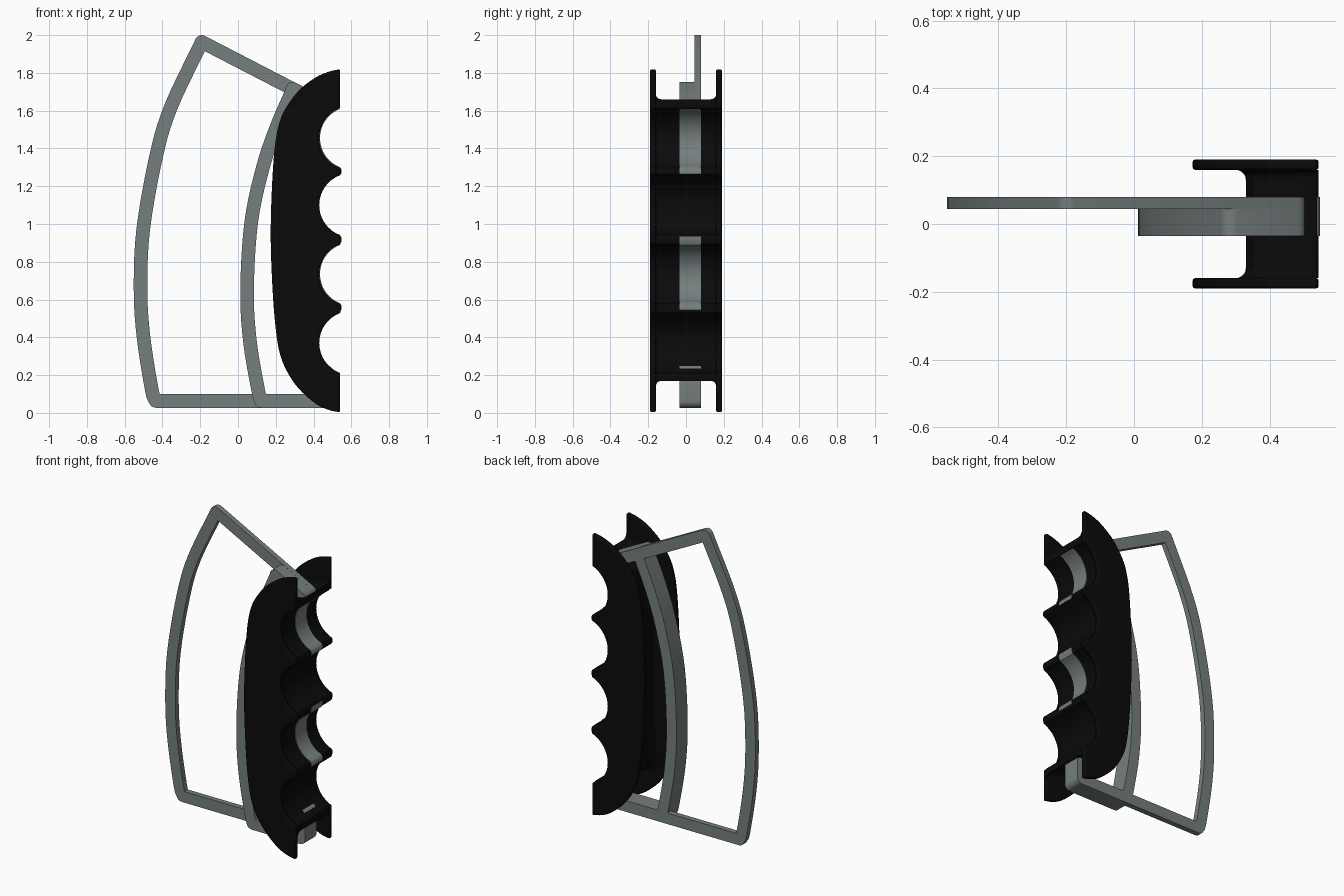
import bpy, bmesh, math
from mathutils import Vector

if "Cube" in bpy.data.objects:
    bpy.data.objects.remove(bpy.data.objects["Cube"])


def material(name, rgb):
    m = bpy.data.materials.new(name)
    m.diffuse_color = (*rgb, 1)
    m.use_nodes = True
    m.node_tree.nodes["Principled BSDF"].inputs["Base Color"].default_value = m.diffuse_color
    return m


BLACK = material("black_rubber", (0.003, 0.003, 0.003))
GREY = material("grey_metal", (0.18, 0.21, 0.21))


def loft(name, sections, mat, bevel=0):
    """Join matching (y, outline in xz) sections into a closed solid."""
    bm = bmesh.new()
    rings = [[bm.verts.new((x, y, z)) for x, z in pts] for y, pts in sections]
    n = len(rings[0])
    for a, b in zip(rings, rings[1:]):
        for i in range(n):
            j = (i + 1) % n
            bm.faces.new((a[i], a[j], b[j], b[i]))
    bm.faces.new(rings[0])
    bm.faces.new(rings[-1])
    bmesh.ops.recalc_face_normals(bm, faces=bm.faces)
    me = bpy.data.meshes.new(name)
    bm.to_mesh(me)
    bm.free()
    ob = bpy.data.objects.new(name, me)
    bpy.context.collection.objects.link(ob)
    me.materials.append(mat)
    if bevel:
        mod = ob.modifiers.new("soft_edge", "BEVEL")
        mod.width, mod.segments = bevel, 2
        mod.limit_method, mod.angle_limit = "ANGLE", math.radians(50)
    bpy.ops.object.select_all(action="DESELECT")
    ob.select_set(True)
    bpy.context.view_layer.objects.active = ob
    bpy.ops.object.shade_smooth_by_angle(angle=math.radians(35))
    return ob


def smooth(pts, steps=5):
    """Catmull-Rom curve through the points."""
    p = [Vector(q) for q in pts]
    p = [2 * p[0] - p[1]] + p + [2 * p[-1] - p[-2]]
    out = []
    for a, b, c, d in zip(p, p[1:], p[2:], p[3:]):
        for k in range(steps):
            t = k / steps
            out.append(0.5 * (2 * b + (c - a) * t + (2 * a - 5 * b + 4 * c - d) * t * t
                              + (3 * b - a - 3 * c + d) * t ** 3))
    return [tuple(q) for q in out + [p[-2]]]


def bar(name, path, y0, y1, r=0.036):
    """Flat bar along an xz path, with round ends."""
    p = [Vector(q) for q in path]
    left, right = [], []
    for i, q in enumerate(p):
        d = (p[min(i + 1, len(p) - 1)] - p[max(i - 1, 0)]).normalized()
        nrm = Vector((-d.y, d.x)) * r
        left.append(q + nrm)
        right.append(q - nrm)

    def cap(c, start):
        a0 = math.atan2(start.y - c.y, start.x - c.x)
        return [c + r * Vector((math.cos(a0 - math.pi * k / 10), math.sin(a0 - math.pi * k / 10)))
                for k in range(1, 10)]

    outline = left + cap(p[-1], left[-1]) + right[::-1] + cap(p[0], right[0])
    pts = [tuple(q) for q in outline]
    return loft(name, [(y0, pts), (y1, pts)], GREY)


def finger_edge(pokes=(0, 0, 0, 0), tip=0.545):
    """Four finger scallops, listed from top to bottom."""
    pts, centres = [], (1.455, 1.10, 0.735, 0.37)
    for i, (c, poke) in enumerate(zip(centres, pokes)):
        r = 0.169 - poke
        a = math.acos(0.059 / r)
        for k in range(17):
            t = a - 2 * a * k / 16
            pts.append((0.599 - r * math.cos(t), c + r * math.sin(t)))
        if i < 3:
            pts += [(tip, c - 0.167), (tip, c - 0.19)]
    return pts


# Side plates of the grip
back = smooth([(0.54, 0.003), (0.48, 0.016), (0.41, 0.05), (0.325, 0.125), (0.262, 0.215),
               (0.22, 0.32), (0.197, 0.47), (0.182, 0.67), (0.173, 0.93), (0.179, 1.18),
               (0.193, 1.39), (0.212, 1.51), (0.245, 1.6), (0.32, 1.705), (0.41, 1.775),
               (0.48, 1.806), (0.54, 1.82)])
plate = finger_edge() + back
for side, s in (("front", -1), ("rear", 1)):
    loft(side + "_grip_plate", [(s * 0.16, plate), (s * 0.19, plate)], BLACK, 0.007)


# Web joining the plates, flaring into a fillet at each side
def web(d):
    return finger_edge() + [(0.54, 0.17 - d), (0.505, 0.195 - d), (0.40, 0.225 - d),
                            (0.35 - d, 0.25 - d), (0.33 - d, 0.29 - d),
                            (0.33 - d, 1.54 + d), (0.35 - d, 1.58 + d),
                            (0.40, 1.605 + d), (0.505, 1.63 + d), (0.54, 1.66 + d)]


half = []
for k in range(6):
    a = math.pi / 2 * k / 5
    half.append((0.13 + 0.03 * math.sin(a), web(0.03 * (1 - math.cos(a)))))
loft("finger_web", [(-y, w) for y, w in half[::-1]] + half, BLACK)

# Scalloped metal core, showing through some finger grooves
core = finger_edge((0.004, -0.012, 0.004, -0.012), 0.549) + [
    (0.50, 0.19), (0.39, 0.24), (0.37, 0.30), (0.37, 1.52), (0.39, 1.59), (0.50, 1.615)]
loft("metal_core", [(-0.035, core), (0.08, core)], GREY)

# Thick inner frame
T = (-0.035, 0.08)
bar("inner_frame_bow", smooth([(0.122, 0.063), (0.105, 0.13), (0.063, 0.38), (0.048, 0.65),
                               (0.07, 1.01), (0.132, 1.3), (0.202, 1.508), (0.288, 1.708)]), *T)
bar("inner_frame_top", [(0.288, 1.715), (0.469, 1.622)], *T)
bar("inner_frame_bottom", [(0.122, 0.063), (0.469, 0.063)], *T)
bar("inner_frame_end", [(0.469, 0.063), (0.469, 0.215)], *T)

# Thin outer guard
G = (0.045, 0.08)
bar("guard_bow", smooth([(-0.435, 0.063), (-0.456, 0.12), (-0.5, 0.4), (-0.516, 0.65),
                         (-0.502, 0.97), (-0.433, 1.36), (-0.355, 1.62), (-0.192, 1.964)]), *G)
bar("guard_top", [(-0.192, 1.964), (0.469, 1.622)], *G)
bar("guard_bottom", [(-0.435, 0.063), (0.469, 0.063)], *G)
